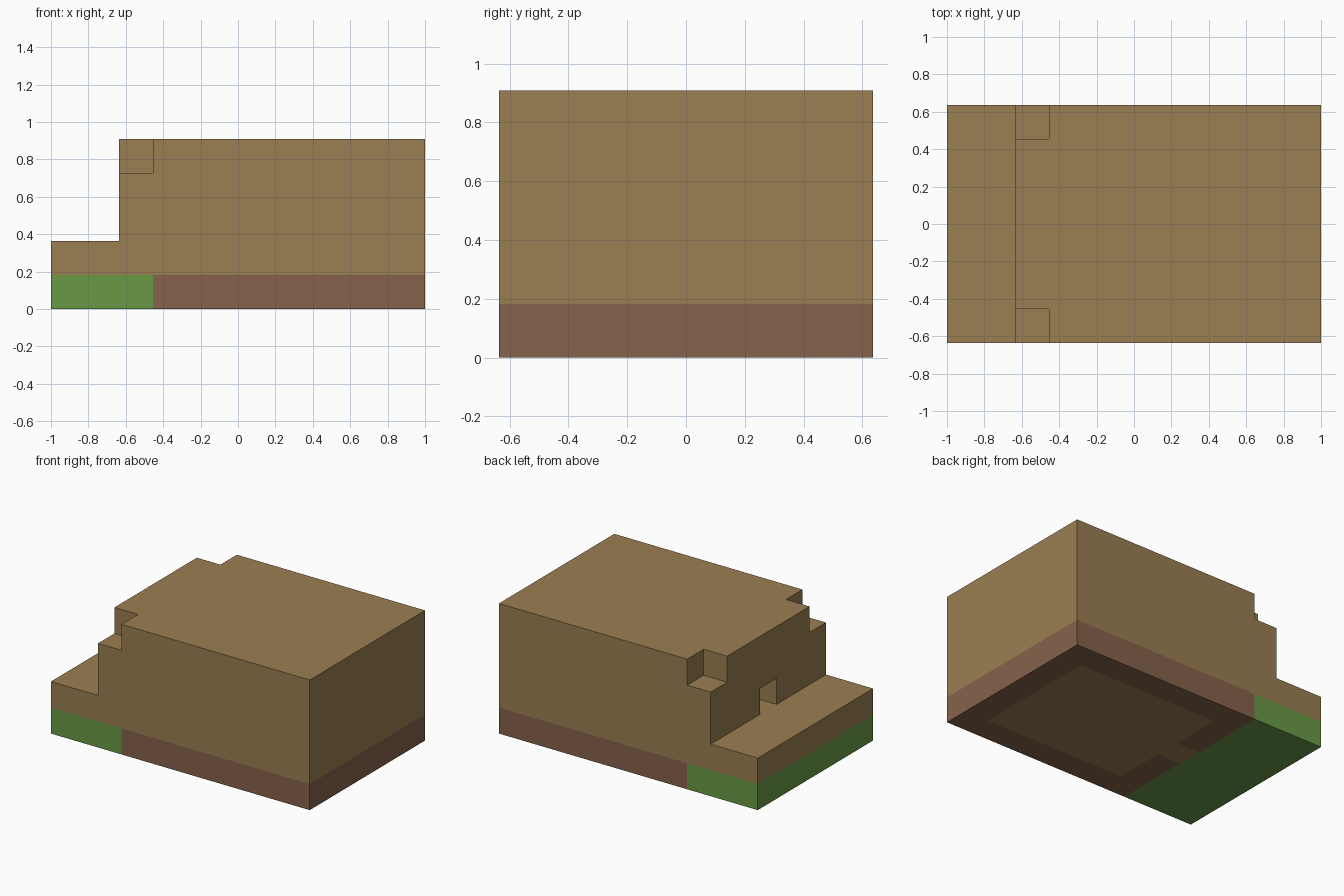
import bpy, bmesh
from mathutils import Matrix, Vector

cube = bpy.data.objects.get("Cube")
if cube:
    bpy.data.objects.remove(cube, do_unlink=True)

U = 2 / 11                 # size of one block
NX, NY, NZ = 11, 7, 5      # overall size in blocks


def pos(x, y, z):
    """Block coordinates to model space."""
    return Vector(((x - NX / 2) * U, (y - NY / 2) * U, z * U))


def material(name, colour):
    m = bpy.data.materials.new(name)
    m.use_nodes = True
    m.diffuse_color = (*colour, 1)
    bsdf = m.node_tree.nodes["Principled BSDF"]
    bsdf.inputs["Base Color"].default_value = (*colour, 1)
    bsdf.inputs["Roughness"].default_value = 1
    return m


tan = material("tan wood", (0.328, 0.209, 0.084))
brown = material("brown earth", (0.238, 0.122, 0.072))
green = material("grass green", (0.138, 0.319, 0.058))


def add_object(name, bm, mats):
    bmesh.ops.recalc_face_normals(bm, faces=bm.faces)
    mesh = bpy.data.meshes.new(name)
    bm.to_mesh(mesh)
    bm.free()
    for m in mats:
        mesh.materials.append(m)
    ob = bpy.data.objects.new(name, mesh)
    bpy.context.collection.objects.link(ob)
    return ob


def box(name, lo, hi, mats):
    bm = bmesh.new()
    a, b = pos(*lo), pos(*hi)
    size = b - a
    bmesh.ops.create_cube(bm, size=1, matrix=Matrix.Translation((a + b) / 2) @ Matrix.Diagonal((*size, 1)))
    return add_object(name, bm, mats)


# Ground slab: one layer of blocks, coloured by position
bm = bmesh.new()
bmesh.ops.create_grid(bm, x_segments=NX, y_segments=NY, size=1,
                      matrix=Matrix.Diagonal((1, NY / NX, 1, 1)))
top = bmesh.ops.extrude_face_region(bm, geom=bm.faces[:], use_keep_orig=True)
bmesh.ops.translate(bm, vec=(0, 0, U),
                    verts=[v for v in top["geom"] if isinstance(v, bmesh.types.BMVert)])
for f in bm.faces:
    c = f.calc_center_median()
    x, y = c.x / U + NX / 2, c.y / U + NY / 2
    room = 4 < x < 10 and 1 < y < 6
    doorway = 3 < x < 4 and 3 < y < 4
    f.material_index = 1 if x < 3 else 2 if room or doorway else 0
add_object("ground_slab", bm, [brown, green, tan])

# House body with its low front porch, as one stepped profile
profile = [(0, 1), (NX, 1), (NX, NZ), (2, NZ), (2, 2), (0, 2)]
bm = bmesh.new()
face = bm.faces.new([bm.verts.new(pos(x, 0, z)) for x, z in profile])
side = bmesh.ops.extrude_face_region(bm, geom=[face], use_keep_orig=True)
bmesh.ops.translate(bm, vec=(0, NY * U, 0),
                    verts=[v for v in side["geom"] if isinstance(v, bmesh.types.BMVert)])
body = add_object("house_body", bm, [tan])

# Cut the two roof corner notches and the door recess
cutters = [box("near_notch_cutter", (1.5, -1, 4), (3, 1, 6), [tan]),
           box("far_notch_cutter", (1.5, 6, 4), (3, 8, 6), [tan]),
           box("door_cutter", (1.5, 3, 2), (3, 4, 3), [tan])]
bpy.context.view_layer.objects.active = body
for cutter in cutters:
    mod = body.modifiers.new(cutter.name, 'BOOLEAN')
    mod.operation = 'DIFFERENCE'
    mod.solver = 'EXACT'
    mod.object = cutter
    bpy.ops.object.modifier_apply(modifier=mod.name)
    bpy.data.objects.remove(cutter, do_unlink=True)
